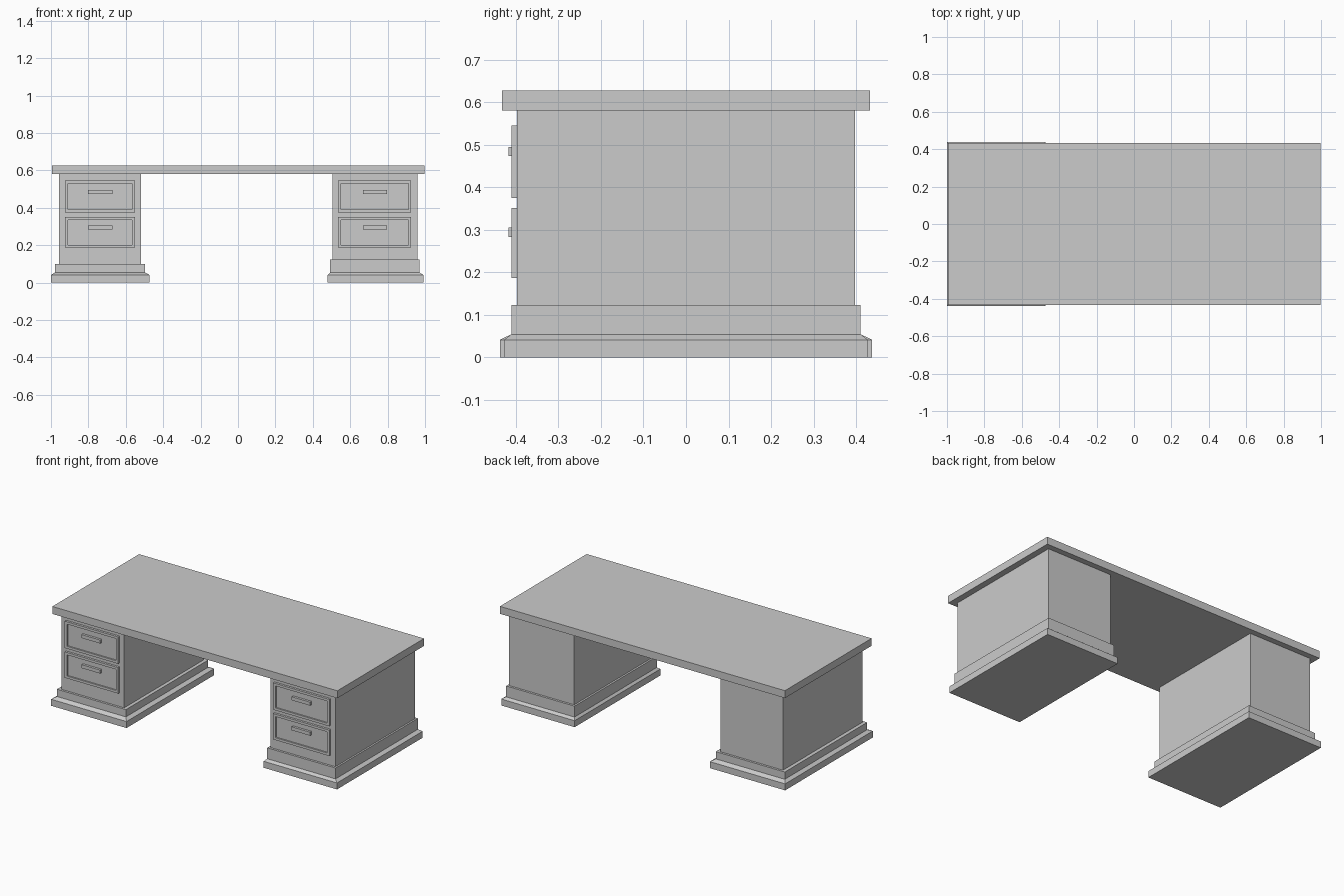
import bpy, bmesh

if "Cube" in bpy.data.objects:
    bpy.data.objects.remove(bpy.data.objects["Cube"])


def finish(name, bm):
    bmesh.ops.recalc_face_normals(bm, faces=bm.faces)
    mesh = bpy.data.meshes.new(name)
    bm.to_mesh(mesh)
    bm.free()
    obj = bpy.data.objects.new(name, mesh)
    bpy.context.collection.objects.link(obj)
    return obj


def stack(name, rings):
    """Closed solid through rectangular rings (x0, x1, half_depth, z)."""
    bm = bmesh.new()
    loops = [[bm.verts.new(p) for p in ((x0, -y, z), (x1, -y, z), (x1, y, z), (x0, y, z))]
             for x0, x1, y, z in rings]
    for a, b in zip(loops, loops[1:]):
        for i in range(4):
            j = (i + 1) % 4
            bm.faces.new((a[i], a[j], b[j], b[i]))
    bm.faces.new(loops[0][::-1])
    bm.faces.new(loops[-1])
    return finish(name, bm)


def box(name, x, y, z, recess=None):
    """Box from ranges; recess = (inset, depth) sinks a panel into the front."""
    bm = bmesh.new()
    bmesh.ops.create_cube(bm, size=1)
    for v in bm.verts:
        v.co = [r[0] if c < 0 else r[1] for c, r in zip(v.co, (x, y, z))]
    if recess:
        bm.normal_update()
        front = min(bm.faces, key=lambda f: f.calc_center_median().y)
        bmesh.ops.inset_region(bm, faces=[front], thickness=recess[0])
        # second ring becomes the vertical wall of the recess
        ret = bmesh.ops.extrude_discrete_faces(bm, faces=[front])
        for v in ret["faces"][0].verts:
            v.co.y += recess[1]
    return finish(name, bm)


# Desk top
box("desk_top", (-0.995, 0.998), (-0.433, 0.433), (0.58, 0.627))

# side: plinth x range, ledge x range, body x range, plinth half depth,
# ledge top height, drawer x range, handle x range
sides = {
    "left": ((-1.0, -0.473), (-0.979, -0.496), (-0.956, -0.518), 0.438, 0.10,
             (-0.924, -0.550), (-0.803, -0.672)),
    "right": ((0.479, 0.992), (0.492, 0.970), (0.504, 0.959), 0.428, 0.123,
              (0.534, 0.926), (0.667, 0.796)),
}

for side, (plinth, ledge, body, depth, ledge_z, drawer, handle) in sides.items():
    # Pedestal with chamfered plinth and stepped ledge
    stack(side + "_pedestal", [
        (*plinth, depth, 0.0), (*plinth, depth, 0.041),
        (*ledge, 0.411, 0.054), (*ledge, 0.411, ledge_z),
        (*body, 0.397, ledge_z), (*body, 0.397, 0.58)])
    # Drawer fronts with sunken panels, and bar handles
    for level, z0, z1, h0 in (("lower", 0.187, 0.351, 0.283), ("upper", 0.375, 0.545, 0.473)):
        box(f"{side}_{level}_drawer", drawer, (-0.411, -0.397), (z0, z1), (0.022, 0.009))
        box(f"{side}_{level}_handle", handle, (-0.417, -0.402), (h0, h0 + 0.022))
